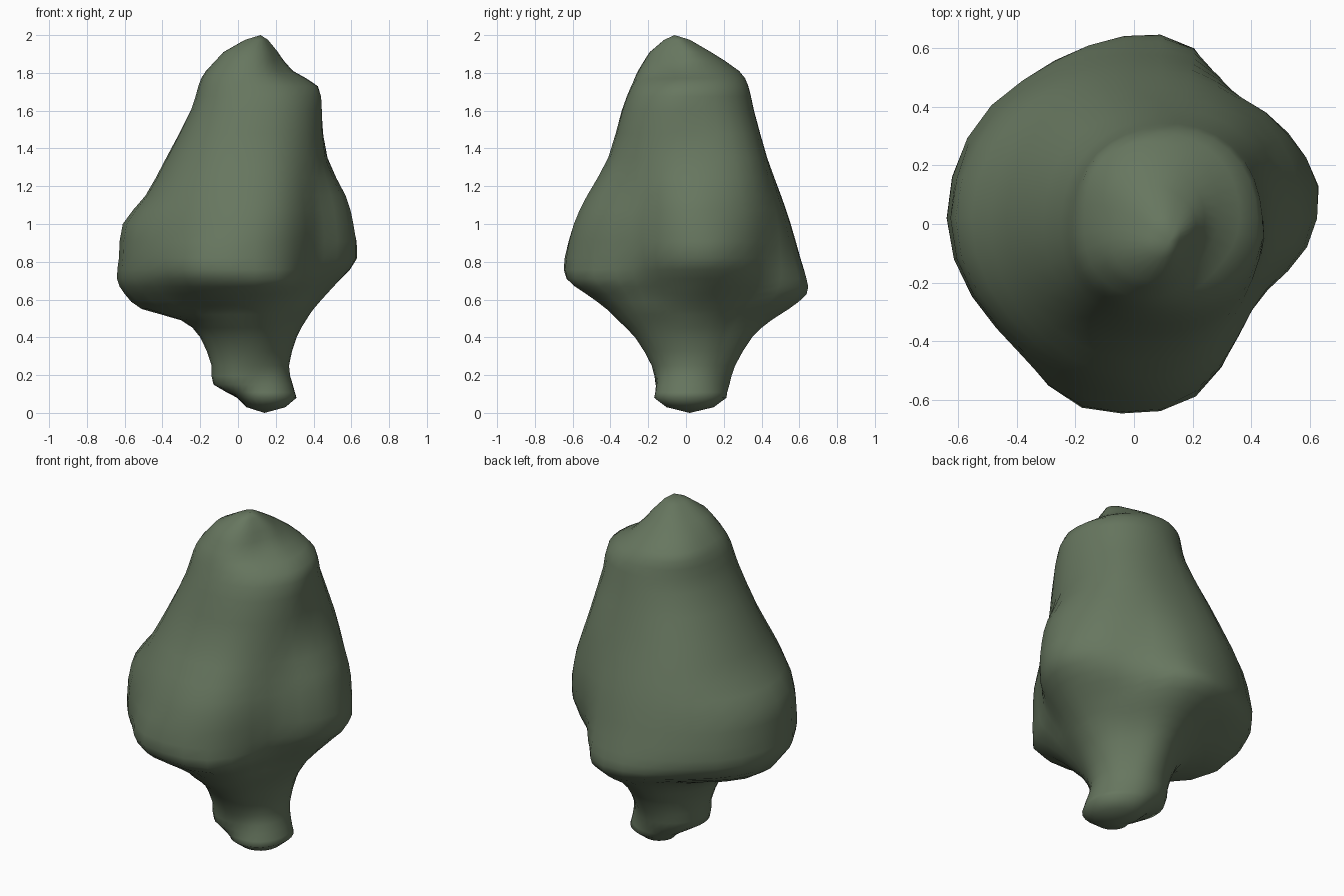
import bpy, bmesh, math

if "Cube" in bpy.data.objects:
    bpy.data.objects.remove(bpy.data.objects["Cube"])

# Cross-sections: height, then radius towards E, NE, N, NW, W, SW, S, SE
SECTIONS = [
    (0.08, .22, .21, .19, .13, .08, .12, .18, .22),
    (0.15, .20, .20, .21, .22, .22, .21, .18, .20),
    (0.25, .18, .20, .24, .24, .23, .22, .20, .18),
    (0.40, .22, .24, .33, .29, .29, .28, .29, .23),
    (0.49, .27, .29, .43, .37, .39, .37, .38, .28),
    (0.55, .31, .34, .52, .47, .60, .44, .44, .32),
    (0.63, .38, .41, .61, .61, .69, .56, .54, .36),
    (0.71, .45, .48, .61, .66, .73, .64, .64, .41),
    (0.82, .53, .52, .58, .65, .72, .66, .65, .44),
    (1.00, .52, .52, .53, .61, .70, .63, .61, .45),
    (1.15, .48, .49, .48, .55, .58, .57, .54, .43),
    (1.35, .38, .44, .41, .46, .47, .47, .43, .40),
    (1.60, .35, .36, .34, .34, .34, .37, .36, .37),
    (1.73, .33, .33, .31, .31, .30, .33, .31, .32),
    (1.81, .20, .23, .26, .28, .26, .29, .27, .20),
    (1.91, .12, .10, .11, .13, .15, .21, .21, .14),
]
# Lobes and hollows: direction in degrees, height, amount, width, tallness
LOBES = [
    (243, 0.76, 0.040, 14, 0.15),
    (14, 0.83, 0.020, 12, 0.12),
    (150, 0.80, 0.015, 14, 0.25),
    (58, 0.75, -0.040, 14, 0.35),
    (82, 0.66, 0.015, 12, 0.12),
    (-32, 1.10, -0.020, 14, 0.25),
    (-72, 1.10, 0.020, 14, 0.30),
    (-75, 0.68, 0.030, 14, 0.08),
    (-15, 1.66, 0.010, 14, 0.12),
]
AXIS_X, AXIS_Y = 0.09, 0.02
SEGMENTS, STEPS = 32, 2


def cubic(a, b, c, d, t):
    """Smooth curve through b and c."""
    return b + 0.5 * t * (c - a + t * (2*a - 5*b + 4*c - d + t * (3*(b - c) + d - a)))


def radius_at(row, turn):
    """Radius of one section at a turn measured in eighths."""
    i = int(turn)
    radius = cubic(*[row[1 + (i + k) % 8] for k in (-1, 0, 1, 2)], turn - i)
    for angle, height, amount, width, tall in LOBES:
        off = (turn * 45 - angle + 180) % 360 - 180
        radius += amount * math.exp(-(off / width) ** 2 - ((row[0] - height) / tall) ** 2)
    return radius


bm = bmesh.new()


def add_ring(row):
    ring = []
    for s in range(SEGMENTS):
        a = 2 * math.pi * s / SEGMENTS
        r = radius_at(row, s * 8 / SEGMENTS)
        ring.append(bm.verts.new((AXIS_X + r * math.cos(a), AXIS_Y + r * math.sin(a), row[0])))
    return ring


# Trunk and crown as one continuous loft
rings = []
last = len(SECTIONS) - 1
for i in range(last):
    rows = [SECTIONS[min(max(i + k, 0), last)] for k in (-1, 0, 1, 2)]
    for j in range(STEPS):
        rings.append(add_ring([cubic(*v, j / STEPS) for v in zip(*rows)]))
rings.append(add_ring(SECTIONS[last]))
for low, high in zip(rings, rings[1:]):
    for s in range(SEGMENTS):
        n = (s + 1) % SEGMENTS
        bm.faces.new((low[s], low[n], high[n], high[s]))


# Rounded foot and tip: one shrunken ring and a closing point
def close_end(ring, tip, mid_height, shrink):
    inner = []
    for v in ring:
        x = tip[0] + (v.co.x - tip[0]) * shrink
        y = tip[1] + (v.co.y - tip[1]) * shrink
        inner.append(bm.verts.new((x, y, mid_height)))
    end = bm.verts.new(tip)
    for s in range(SEGMENTS):
        n = (s + 1) % SEGMENTS
        bm.faces.new((ring[s], ring[n], inner[n], inner[s]))
        bm.faces.new((inner[s], inner[n], end))


close_end(rings[0], (0.14, 0.02, 0.0), 0.03, 0.65)
close_end(rings[-1], (0.12, -0.06, 2.0), 1.975, 0.42)
bmesh.ops.recalc_face_normals(bm, faces=bm.faces)
for f in bm.faces:
    f.smooth = True

mesh = bpy.data.meshes.new("bush_tree")
bm.to_mesh(mesh)
bm.free()
green = bpy.data.materials.new("dull_green")
green.diffuse_color = (0.135, 0.183, 0.115, 1)
green.use_nodes = True
green.node_tree.nodes["Principled BSDF"].inputs["Base Color"].default_value = green.diffuse_color
mesh.materials.append(green)
bpy.context.collection.objects.link(bpy.data.objects.new("bush_tree", mesh))
